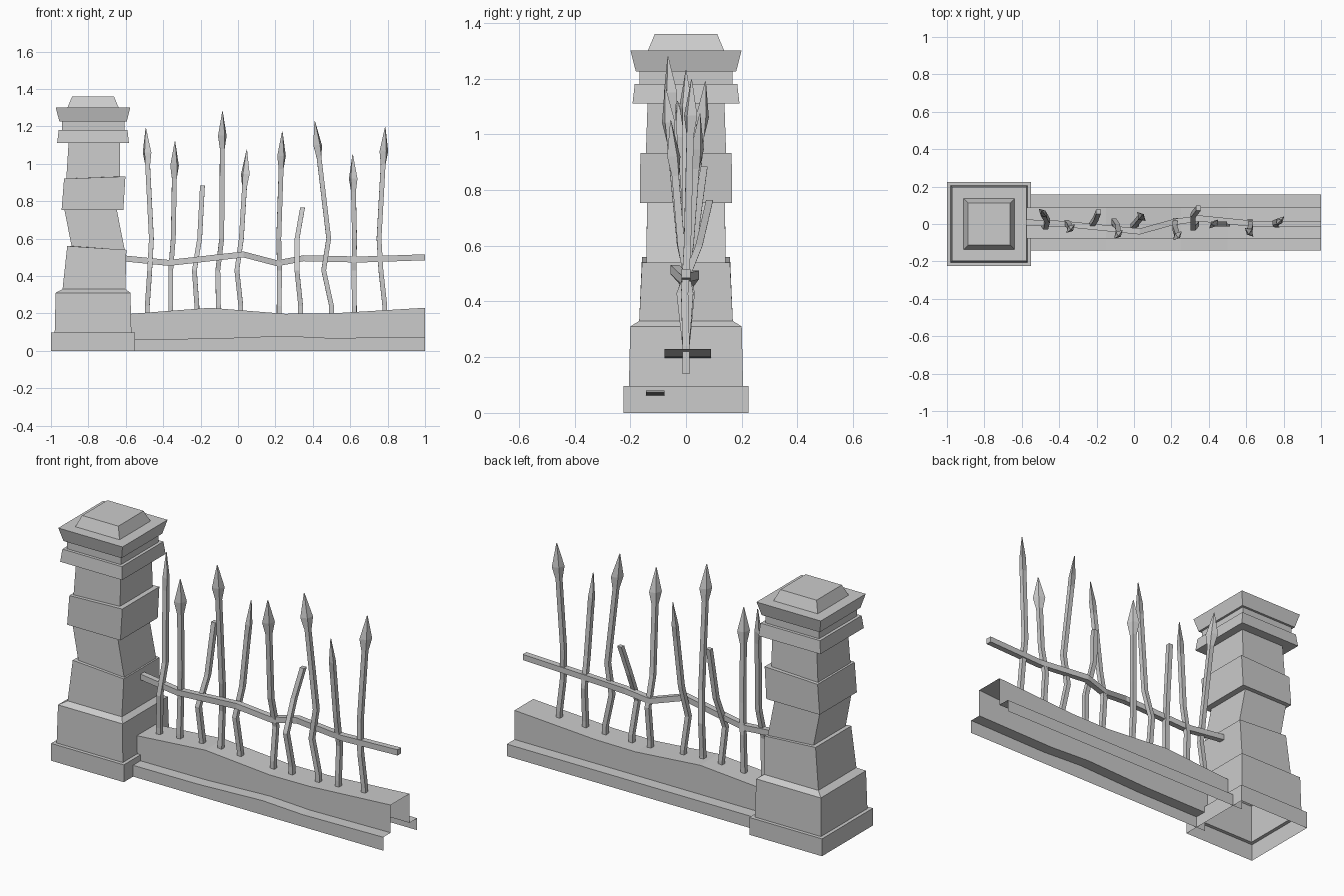
import bpy, bmesh
from math import sin, cos

if "Cube" in bpy.data.objects:
    bpy.data.objects.remove(bpy.data.objects["Cube"])


def loft(name, rings, closed=True, cap_start=False, cap_end=False):
    """Skin a list of equal-length point rings with flat quads."""
    bm = bmesh.new()
    vs = [[bm.verts.new(p) for p in r] for r in rings]
    n = len(rings[0])
    for a, b in zip(vs, vs[1:]):
        for i in range(n if closed else n - 1):
            j = (i + 1) % n
            bm.faces.new((a[i], a[j], b[j], b[i]))
    if cap_start:
        bm.faces.new(vs[0][::-1])
    if cap_end:
        bm.faces.new(vs[-1])
    bmesh.ops.recalc_face_normals(bm, faces=bm.faces)
    me = bpy.data.meshes.new(name)
    bm.to_mesh(me)
    bm.free()
    ob = bpy.data.objects.new(name, me)
    bpy.context.collection.objects.link(ob)
    return ob


def square(cx, h, z, tilt=0):
    """Square pillar ring; tilt raises its left side and lowers its right."""
    return [(cx + sx * h, sy * h, z - sx * tilt)
            for sx, sy in ((-1, -1), (1, -1), (1, 1), (-1, 1))]


# Pillar: one stepped shell, open at the bottom
PX = -.775
foot = [(.225, 0), (.225, .097), (.205, .097), (.2, .31)]
cap = [(.192, 1.11), (.184, 1.18), (.167, 1.18), (.167, 1.225),
       (.18, 1.225), (.199, 1.3), (.137, 1.3), (.112, 1.36)]
# Crooked courses: bottom centre, half; top centre, half; top height, tilt
courses = [(-.77, .168, -.755, .158, .55, .01),
           (-.748, .142, -.788, .14, .754, 0),
           (-.778, .165, -.766, .164, .926, -.006),
           (-.774, .144, -.768, .138, 1.11, 0)]
rings = [square(PX, h, z) for h, z in foot]
z, tilt = .33, 0
for c0, h0, c1, h1, top, next_tilt in courses:
    rings.append(square(c0, h0, z, tilt))
    z, tilt = top, next_tilt
    rings.append(square(c1, h1, z, tilt))
rings += [square(PX, h, z) for h, z in cap]
loft("pillar", rings, cap_end=True)

# Low wall: stepped shell, open below and at its ends (x, top, front step)
wall = [(-.61, .195, .063), (-.15, .23, .065), (.25, .198, .08),
        (.5, .2, .068), (1, .23, .075)]
loft("low_wall", [[(x, -.143, 0), (x, -.143, s), (x, -.077, s), (x, -.077, t),
                   (x, .089, t), (x, .089, .067), (x, .157, .067), (x, .157, 0)]
                  for x, t, s in wall], closed=False)


def diamond(x, y, z, a, b, yaw):
    """Four-sided bar section, corners a and b away from the centre."""
    c, s = cos(yaw), sin(yaw)
    return [(x + u * c - v * s, y + u * s + v * c, z)
            for u, v in ((a, 0), (0, b), (-a, 0), (0, -b))]


# Cross rail: bent square bar
rail = [(-.62, .01, .495), (-.37, 0, .47), (.03, -.04, .515), (.21, .01, .468),
        (.35, .03, .495), (.65, 0, .488), (1, 0, .5)]
R = .016
loft("cross_rail", [[(x, y + u * R, z + v * R)
                     for u, v in ((-1, -1), (1, -1), (1, 1), (-1, 1))]
                    for x, y, z in rail], cap_start=True, cap_end=True)


def bar(name, base, low, high, tip, yaw, spear):
    """Square bar kinked at two heights, ending in a flat spearhead or a break."""
    tx, ty, tz = tip
    z0 = .6
    up = lambda z: (high + (tx - high) * (z - z0) / (tz - z0),
                    ty * (z - .4) / (tz - .4), z)
    path = [(base, 0, .14), (base, 0, .24), (low, -ty / 4, .43), up(z0)]
    path.append(up(tz - .2) if spear else tip)
    rings = [diamond(*p, .018, .018, yaw) for p in path]
    if spear:
        rings.append(diamond(*up(tz - .13), .033, .018, yaw))
        rings.append(diamond(*tip, .002, .002, yaw))
    loft(name, rings, cap_start=True, cap_end=True)


# Fence bars: x at base, low kink, high kink; then the tip x, y, z
bars = [(-.485, -.472, -.463, -.493, .07, 1.19),
        (-.36, -.36, -.346, -.337, -.03, 1.12),
        (-.22, -.233, -.205, -.19, .065, .885),
        (-.105, -.108, -.087, -.083, -.065, 1.28),
        (.015, -.006, .018, .047, .05, 1.075),
        (.22, .222, .218, .237, -.075, 1.172),
        (.335, .315, .316, .345, .085, .765),
        (.5, .458, .485, .41, 0, 1.23),
        (.622, .62, .623, .613, -.055, 1.05),
        (.785, .764, .754, .787, .02, 1.197)]
for i, (base, low, high, *tip) in enumerate(bars):
    spear = tip[2] > 1
    bar(f"{'spear' if spear else 'broken'}_bar_{i + 1}", base, low, high, tuple(tip),
        .8 if i % 2 else -.8, spear)
